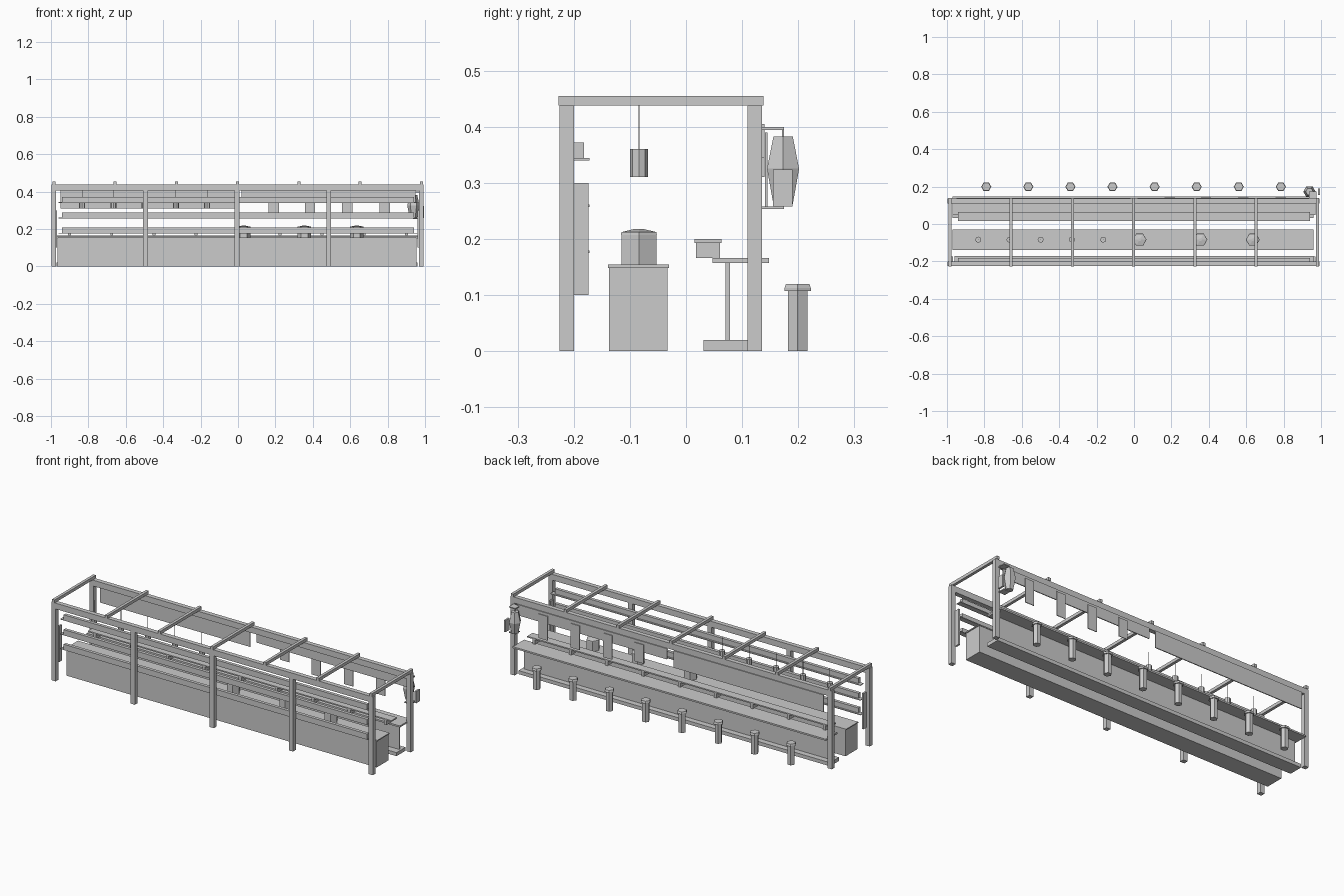
import bpy, math


def box(name, x0, x1, y0, y1, z0, z1):
    bpy.ops.mesh.primitive_cube_add(size=1, location=((x0+x1)/2, (y0+y1)/2, (z0+z1)/2))
    o = bpy.context.object
    o.name = name
    o.scale = (x1-x0, y1-y0, z1-z0)
    return o


def lathe(name, x, y, profile, sides=6):
    # closed stack of polygon rings given as (radius, z)
    verts, faces = [], []
    for r, z in profile:
        for i in range(sides):
            a = 2*math.pi*i/sides
            verts.append((x+r*math.cos(a), y+r*math.sin(a), z))
    for k in range(len(profile)-1):
        for i in range(sides):
            j = (i+1) % sides
            faces.append((k*sides+i, k*sides+j, (k+1)*sides+j, (k+1)*sides+i))
    faces.append(tuple(reversed(range(sides))))
    faces.append(tuple(range(len(verts)-sides, len(verts))))
    me = bpy.data.meshes.new(name)
    me.from_pydata(verts, [], faces)
    o = bpy.data.objects.new(name, me)
    bpy.context.collection.objects.link(o)
    return o


# timber frame
for x in (-0.985, -0.495, -0.005, 0.485, 0.98):
    box("front_post", x-0.013, x+0.013, -0.225, -0.2, 0, 0.438)
for x in (-0.985, 0.98):
    box("rear_post", x-0.013, x+0.013, 0.11, 0.135, 0, 0.438)
box("front_beam", -0.998, 0.993, -0.225, -0.2, 0.405, 0.438)
box("rear_beam", -0.998, 0.993, 0.11, 0.135, 0.405, 0.438)
for i in range(7):
    x = -0.985 + i*1.965/6
    box("roof_crossbar", x-0.008, x+0.008, -0.227, 0.138, 0.438, 0.455)

# wall shelves with rows of stock
for z in (0.34, 0.257, 0.175):
    box("wall_shelf", -0.96, 0.96, -0.2, -0.172, z, z+0.004)
    box("stock_row", -0.94, 0.94, -0.2, -0.182, z+0.004, z+0.032)
for x in (-0.972, 0.965):
    box("shelf_end", x-0.005, x+0.005, -0.2, -0.174, 0.1, 0.3)

# kitchen counter
box("kitchen_counter", -0.965, 0.955, -0.137, -0.033, 0, 0.148)
box("kitchen_top", -0.97, 0.96, -0.139, -0.03, 0.148, 0.154)
for x in (0.03, 0.355, 0.635):
    lathe("pot", x, -0.084, [(0.036, 0.154), (0.036, 0.207)])
    lathe("pot_lid", x, -0.084, [(0.037, 0.207), (0.036, 0.212), (0.008, 0.218)])

# hanging lamps
for i in range(5):
    x = -0.833 + i*0.167
    lathe("pendant_lamp", x, -0.084, [(0.016, 0.31), (0.016, 0.36)], 8)
    box("lamp_cord", x-0.001, x+0.001, -0.085, -0.083, 0.36, 0.438)

# customer bar
box("bar_base", -0.97, 0.96, 0.031, 0.11, 0, 0.02)
box("bar_panel", -0.96, 0.95, 0.07, 0.078, 0.02, 0.157)
box("bar_table", -0.97, 0.97, 0.047, 0.148, 0.157, 0.166)
box("raised_shelf", -0.94, 0.94, 0.015, 0.063, 0.193, 0.2)
for i in range(9):
    x = -0.9 + i*0.225
    box("shelf_bracket", x-0.008, x+0.008, 0.018, 0.061, 0.166, 0.193)

# stools
for i in range(8):
    x = -0.79 + i*0.225
    lathe("stool_post", x, 0.199, [(0.02, 0), (0.02, 0.107)])
    lathe("stool_seat", x, 0.199, [(0.027, 0.107), (0.027, 0.112), (0.024, 0.12)])

# banner and hanging signs
box("banner", -0.95, -0.02, 0.135, 0.14, 0.31, 0.405)
box("sign_rail", 0.02, 0.95, 0.135, 0.14, 0.345, 0.405)
for x, z in ((0.19, 0.285), (0.385, 0.255), (0.585, 0.255), (0.785, 0.255)):
    box("hanging_sign", x-0.028, x+0.028, 0.141, 0.145, z, 0.39)

# lantern and plaque on a bracket
lathe("lantern", 0.938, 0.173, [(0.02, 0.262), (0.033, 0.325), (0.02, 0.382)])
box("lantern_hook", 0.936, 0.94, 0.171, 0.175, 0.382, 0.397)
box("lantern_arm", 0.935, 0.975, 0.135, 0.175, 0.394, 0.399)
box("lower_arm", 0.935, 0.975, 0.135, 0.175, 0.253, 0.258)
box("side_plaque", 0.985, 0.995, 0.155, 0.19, 0.258, 0.324)
